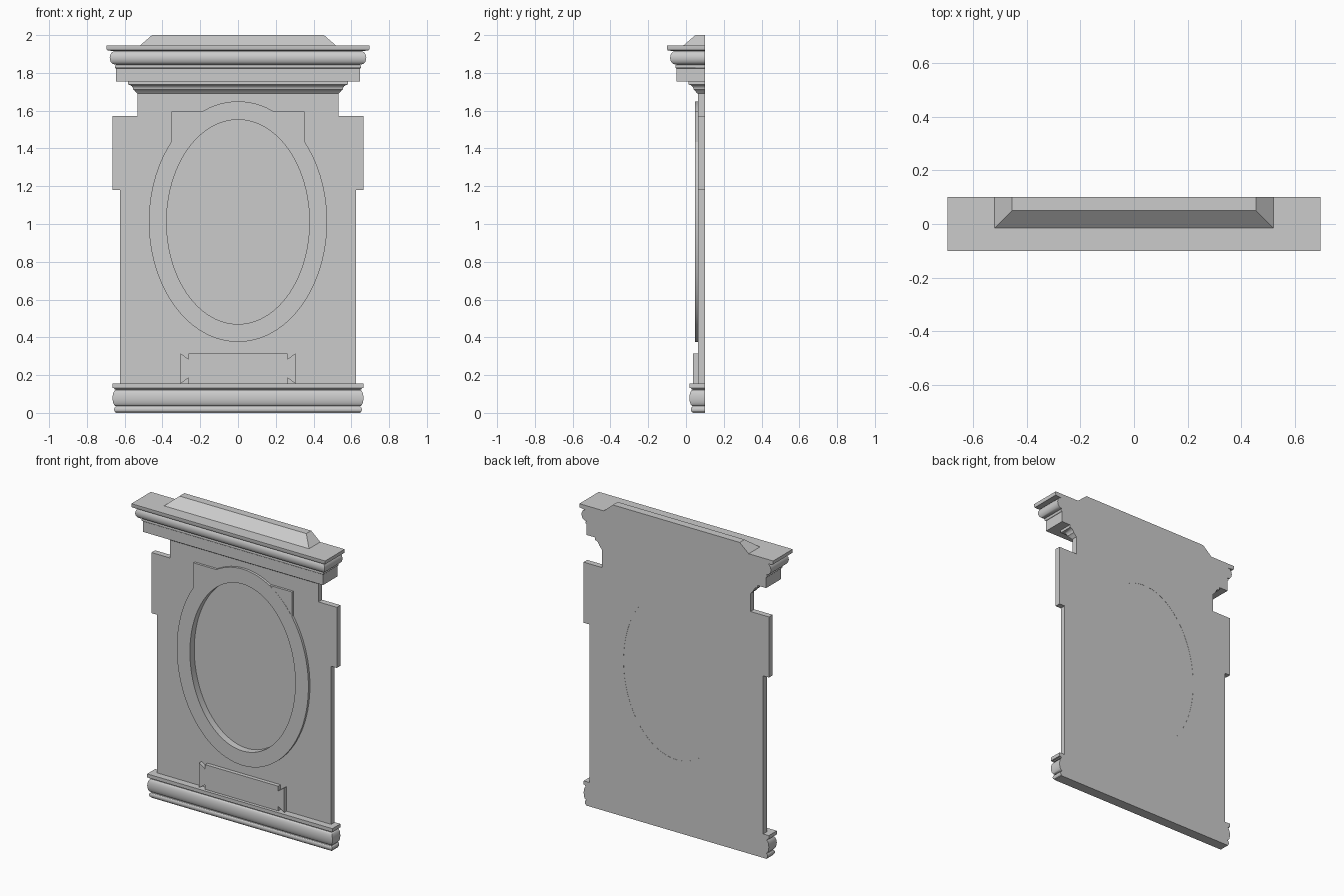
import bpy, bmesh, math

cube = bpy.data.objects.get("Cube")
if cube:
    bpy.data.objects.remove(cube, do_unlink=True)

BACK = 0.1      # rear plane shared by every part
FACE = 0.063    # front plane of the wall panel

stone = bpy.data.materials.new("grey_stone")
stone.use_nodes = True
GREY = (0.6, 0.6, 0.6, 1)
stone.diffuse_color = GREY
stone.node_tree.nodes["Principled BSDF"].inputs["Base Color"].default_value = GREY


def finish(name, bm):
    """Turn a bmesh into a shaded object."""
    bmesh.ops.recalc_face_normals(bm, faces=bm.faces)
    mesh = bpy.data.meshes.new(name)
    bm.to_mesh(mesh)
    bm.free()
    mesh.materials.append(stone)
    obj = bpy.data.objects.new(name, mesh)
    bpy.context.collection.objects.link(obj)
    bpy.ops.object.select_all(action='DESELECT')
    obj.select_set(True)
    bpy.context.view_layer.objects.active = obj
    bpy.ops.object.shade_smooth_by_angle(angle=math.radians(32))
    return obj


def moulding(name, half, profile):
    """Sweep a (depth, height) profile around three sides with mitred corners."""
    bm = bmesh.new()
    rows = []
    for d, z in profile:
        x = half + d
        rows.append([bm.verts.new(p) for p in (
            (-x, BACK, z), (-x, BACK - d, z), (x, BACK - d, z), (x, BACK, z))])
    for a, b in zip(rows, rows[1:]):
        for i in range(3):
            bm.faces.new((a[i], a[i + 1], b[i + 1], b[i]))
    bm.faces.new(rows[0])
    bm.faces.new(rows[-1])
    bm.faces.new([r[0] for r in rows] + [r[3] for r in reversed(rows)])
    return finish(name, bm)


def slab(name, loops, front, back):
    """Extrude an x-z outline, with optional holes, from front to back."""
    bm = bmesh.new()
    for loop in loops:
        vs = [bm.verts.new((x, front, z)) for x, z in loop]
        for i, v in enumerate(vs):
            bm.edges.new((vs[i - 1], v))
    bmesh.ops.triangle_fill(bm, edges=bm.edges[:], use_beauty=True, normal=(0, -1, 0))
    out = bmesh.ops.extrude_face_region(bm, geom=bm.faces[:])
    moved = [g for g in out["geom"] if isinstance(g, bmesh.types.BMVert)]
    bmesh.ops.translate(bm, verts=moved, vec=(0, back - front, 0))
    return finish(name, bm)


def ellipse(rx, rz, cz, n=96):
    return [(rx * math.cos(math.tau * i / n), cz + rz * math.sin(math.tau * i / n))
            for i in range(n)]


def mirrored(half):
    """Complete a right-hand outline with its left-hand reflection."""
    return half + [(-x, z) for x, z in reversed(half)]


def bulge(z0, z1, d, out, n=10):
    """Rounded bead between two heights."""
    return [(d + out * math.sin(math.pi * i / n),
             (z0 + z1) / 2 - (z1 - z0) / 2 * math.cos(math.pi * i / n))
            for i in range(n + 1)]


# Base moulding: bead, large torus and top fillet
moulding("base_moulding", 0.582,
         [(0.066, 0)] + bulge(0.004, 0.032, 0.066, 0.008)
         + bulge(0.036, 0.122, 0.064, 0.018)
         + [(0.072, 0.124), (0.072, 0.13), (0.082, 0.132), (0.082, 0.155)])

# Cornice: neck cove, frieze band, bead, ovolo and top fillet
cove = [(0.088 - 0.028 * math.cos(a), 1.712 + 0.026 * math.sin(a))
        for a in (math.pi / 2 * i / 6 for i in range(7))]
moulding("cornice", 0.495,
         [(0.038, 1.69), (0.045, 1.696), (0.052, 1.706)] + cove
         + [(0.088, 1.755), (0.15, 1.755), (0.15, 1.822)]
         + bulge(1.824, 1.843, 0.15, 0.007)
         + bulge(1.845, 1.915, 0.158, 0.026)
         + [(0.18, 1.917), (0.198, 1.92), (0.2, 1.924), (0.2, 1.944)])

# Sloped cap on top of the cornice
moulding("sloped_cap", 0.405, [(0.115, 1.944), (0.05, 2.0)])

# Wall panel with shoulders and the oval opening
opening = ellipse(0.378, 0.541, 1.011)
outline = mirrored([(0.624, 0.155), (0.624, 1.18), (0.665, 1.18),
                    (0.665, 1.573), (0.533, 1.573), (0.533, 1.69)])
slab("wall_panel", [outline, opening], FACE, BACK)

# Recessed oval floor
slab("oval_recess_floor", [opening], 0.092, BACK - 0.001)

# Raised oval frame with two square ears
slab("oval_frame", [ellipse(0.472, 0.637, 1.0125), opening], 0.047, FACE)
for side, s in (("left", 1), ("right", -1)):
    ear = [(0.353, 1.595), (0.18, 1.595), (0.3, 1.46), (0.353, 1.425)]
    slab(side + "_frame_ear", [[(s * x, z) for x, z in ear]], 0.048, FACE)

# Name plaque with swallowtail notches
slab("plaque", [mirrored([(0.262, 0.155), (0.262, 0.185), (0.305, 0.155),
                          (0.305, 0.315), (0.262, 0.285), (0.262, 0.315)])],
     0.038, FACE)
